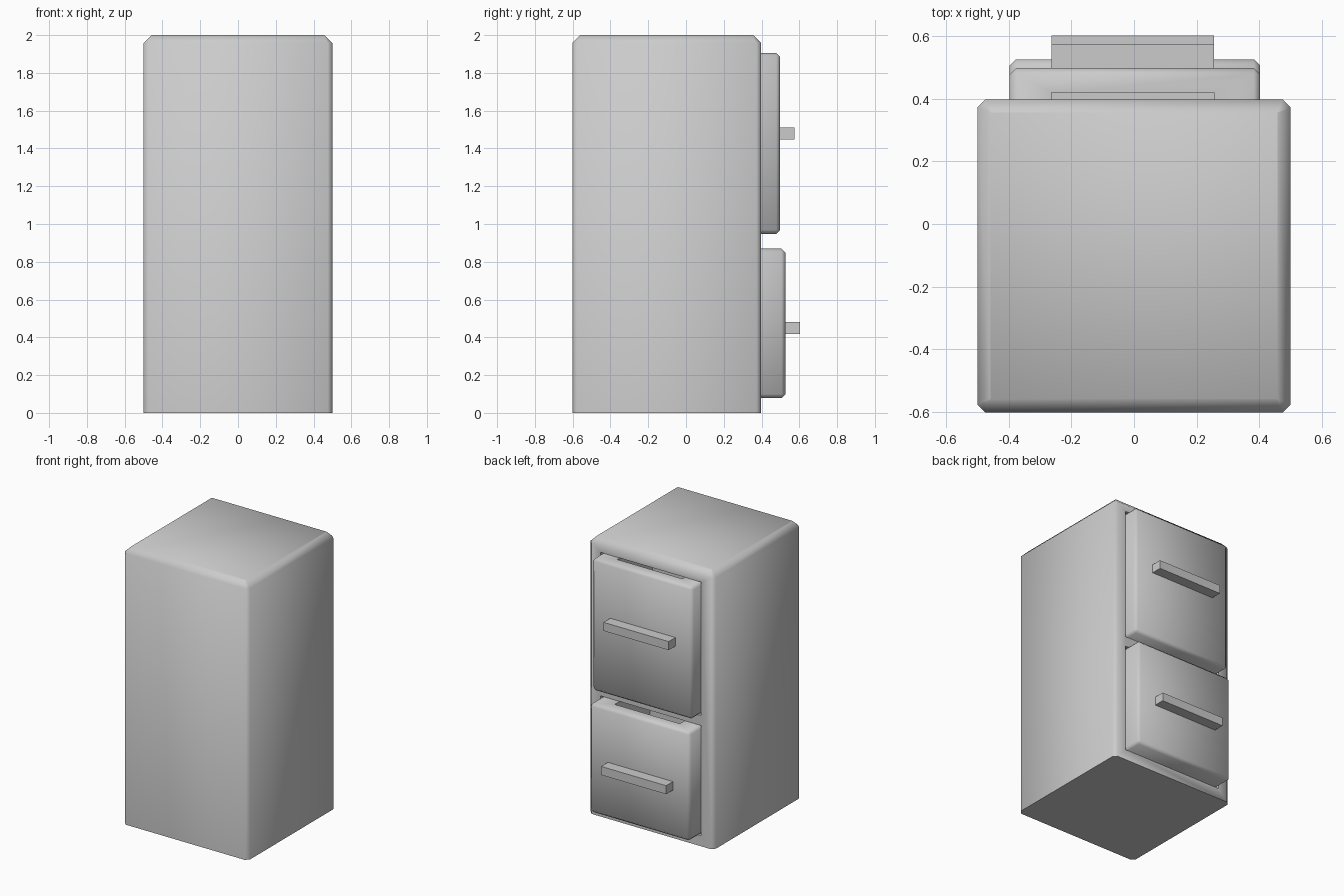
import bpy, bmesh, math

if "Cube" in bpy.data.objects:
    bpy.data.objects.remove(bpy.data.objects["Cube"])


def box(name, x, y, z):
    """Axis aligned box from (min, max) ranges."""
    bm = bmesh.new()
    bmesh.ops.create_cube(bm, size=1)
    for v in bm.verts:
        v.co = [r[0] if c < 0 else r[1] for c, r in zip(v.co, (x, y, z))]
    me = bpy.data.meshes.new(name)
    bm.to_mesh(me)
    bm.free()
    ob = bpy.data.objects.new(name, me)
    bpy.context.collection.objects.link(ob)
    return ob


def chamfer(ob, width, pick):
    """Single-step bevel of the edges chosen by pick(a, b)."""
    bm = bmesh.new()
    bm.from_mesh(ob.data)
    edges = [e for e in bm.edges if pick(e.verts[0].co, e.verts[1].co)]
    bmesh.ops.bevel(bm, geom=edges, offset=width, segments=1, profile=0.5,
                    affect='EDGES')
    bm.to_mesh(ob.data)
    bm.free()


def cut(ob, cutter):
    mod = ob.modifiers.new("cut", 'BOOLEAN')
    mod.operation = 'DIFFERENCE'
    mod.solver = 'EXACT'
    mod.object = cutter
    bpy.context.view_layer.objects.active = ob
    bpy.ops.object.modifier_apply(modifier=mod.name)
    bpy.data.objects.remove(cutter)


def smooth(ob):
    bpy.ops.object.select_all(action='DESELECT')
    ob.select_set(True)
    bpy.context.view_layer.objects.active = ob
    bpy.ops.object.shade_smooth_by_angle(angle=math.radians(60))


# Cabinet shell: chamfered uprights and top rim, sharp base
cabinet = box("cabinet", (-0.5, 0.5), (-0.602, 0.398), (0, 2))
chamfer(cabinet, 0.025, lambda a, b: abs(a.z - b.z) > 1)
chamfer(cabinet, 0.042, lambda a, b: min(a.z, b.z) > 1.99)

# Drawers: name, front y, bottom z, top z, handle bottom z
drawers = [("upper", 0.498, 0.948, 1.905, 1.448),
           ("lower", 0.526, 0.079, 0.869, 0.418)]
X = (-0.397, 0.403)
INNER = (-0.264, 0.256)
for name, front, z0, z1, hz in drawers:
    back = front - 0.56
    g = 0.003
    # Opening in the cabinet
    cut(cabinet, box("opening", (X[0] - g, X[1] + g), (back - g, 0.7),
                     (z0 - g, z1 + g)))
    # Drawer box, open at the top
    drawer = box(name + "_drawer", X, (back, front), (z0, z1))
    chamfer(drawer, 0.02, lambda a, b: True)
    cut(drawer, box("pocket", INNER, (front - 0.48, front - 0.078),
                    (z0 + 0.12, z1 + 0.2)))
    smooth(drawer)
    # Bar handle
    box(name + "_handle", INNER, (front - 0.01, front + 0.077),
        (hz, hz + 0.062))
smooth(cabinet)
